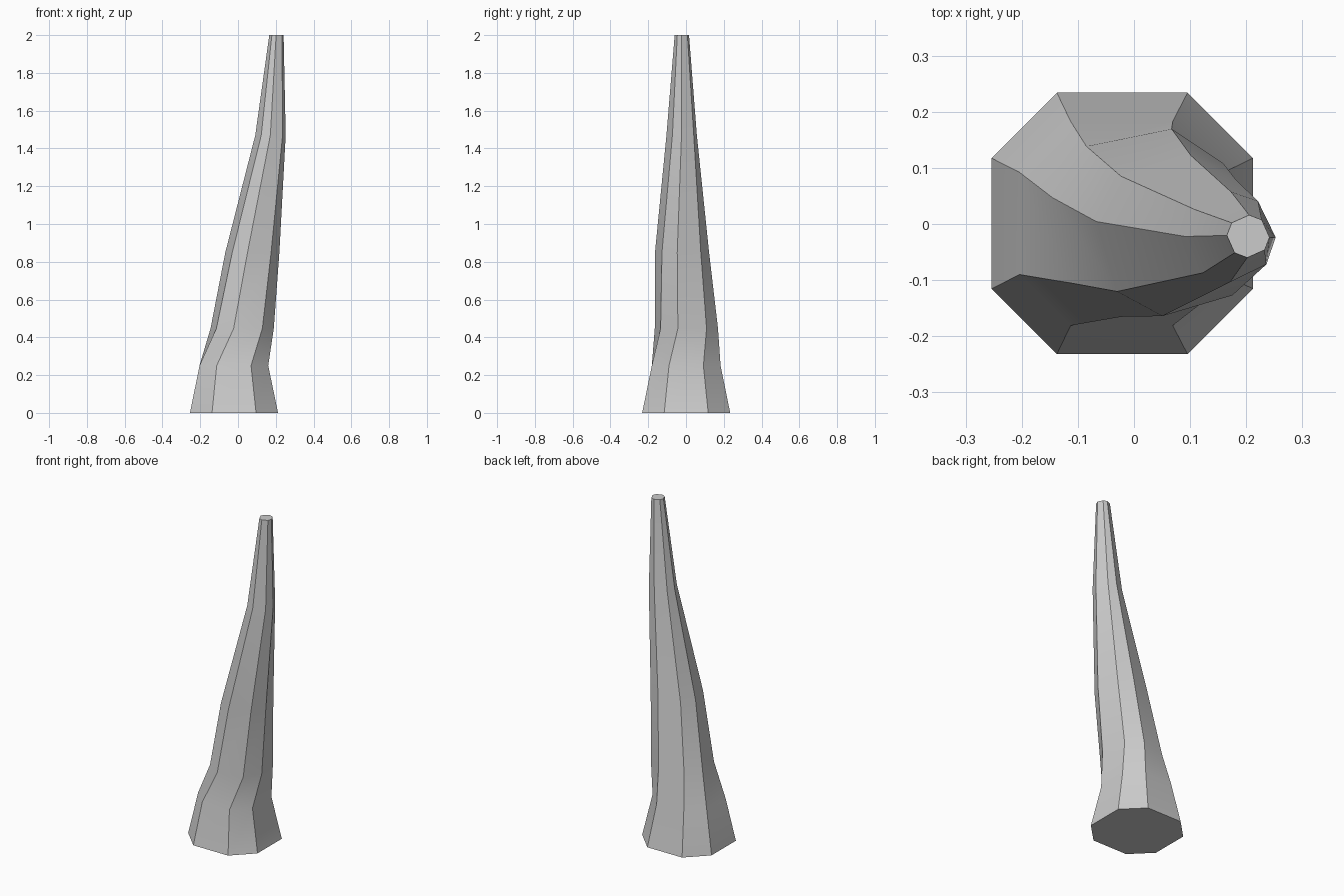
import bpy, bmesh, math

if "Cube" in bpy.data.objects:
    bpy.data.objects.remove(bpy.data.objects["Cube"])

# Chamfered-square cross-section with half-width 1
SECTION = [(-.5, 1), (-1, .5), (-1, -.5), (-.5, -1), (.5, -1), (1, -.5), (1, .5), (.5, 1)]

# Rings up the leaning trunk: height, centre x, centre y, half-width, twist in degrees
RINGS = [
    (0.00, -0.021, 0.001, 0.233, 0),
    (0.25, -0.022, 0.001, 0.182, 0),
    (0.447, 0.022, 0.002, 0.155, 11.5),
    (0.85, 0.076, -0.021, 0.130, 16.5),
    (1.47, 0.172, -0.023, 0.072, 26),
    (2.00, 0.2035, -0.022, 0.034, 24),
]

bm = bmesh.new()


def add_ring(z, cx, cy, h, twist):
    c, s = math.cos(math.radians(twist)), math.sin(math.radians(twist))
    return [bm.verts.new((cx + h * (x * c - y * s), cy + h * (x * s + y * c), z))
            for x, y in SECTION]


# Trunk sides
rings = [add_ring(*r) for r in RINGS]
n = len(SECTION)
for low, high in zip(rings, rings[1:]):
    for i in range(n):
        j = (i + 1) % n
        bm.faces.new((low[i], low[j], high[j], high[i]))

# End caps
bm.faces.new(rings[0])
bm.faces.new(rings[-1])
bmesh.ops.recalc_face_normals(bm, faces=bm.faces)

mesh = bpy.data.meshes.new("trunk")
bm.to_mesh(mesh)
bm.free()
trunk = bpy.data.objects.new("trunk", mesh)
bpy.context.collection.objects.link(trunk)

# Soft vertical bends, crisp long edges
bpy.context.view_layer.objects.active = trunk
trunk.select_set(True)
bpy.ops.object.shade_smooth_by_angle(angle=math.radians(30))
